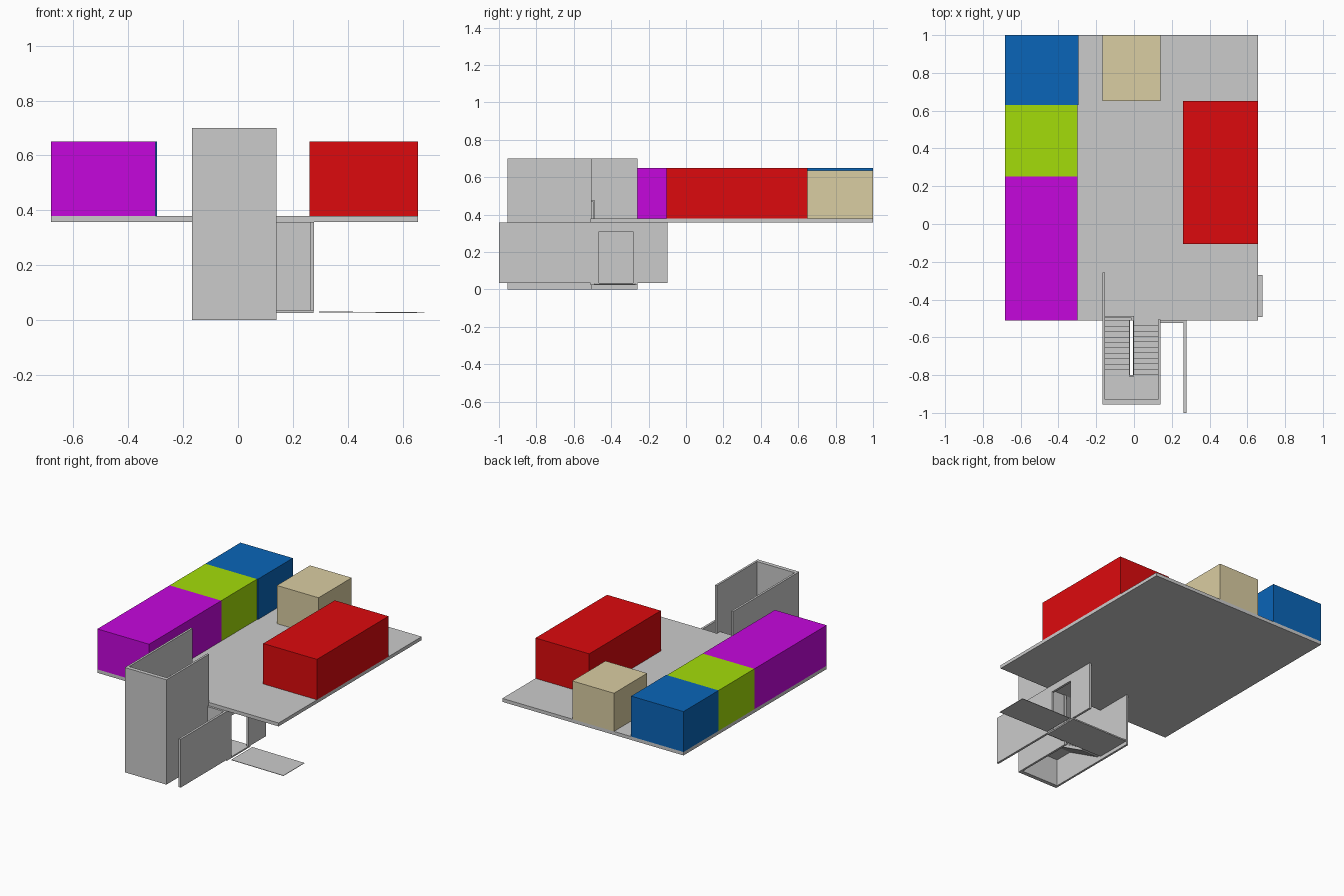
import bpy, bmesh
from mathutils import Vector

if "Cube" in bpy.data.objects:
    bpy.data.objects.remove(bpy.data.objects["Cube"])


def prism(name, pts, a, b, axis, color=None):
    """Extrude a 2D outline from a to b along axis: 'x' uses (y, z), 'z' uses (x, y)."""
    bm = bmesh.new()

    def co(p, t):
        return (t, p[0], p[1]) if axis == 'x' else (p[0], p[1], t)
    low = bm.faces.new([bm.verts.new(co(p, a)) for p in pts])
    ext = bmesh.ops.extrude_face_region(bm, geom=[low], use_keep_orig=True)
    new = [g for g in ext['geom'] if isinstance(g, bmesh.types.BMVert)]
    bmesh.ops.translate(bm, verts=new, vec=Vector(co((0, 0), b - a)))
    bmesh.ops.recalc_face_normals(bm, faces=bm.faces)
    me = bpy.data.meshes.new(name)
    bm.to_mesh(me)
    bm.free()
    ob = bpy.data.objects.new(name, me)
    bpy.context.collection.objects.link(ob)
    if color:
        mat = bpy.data.materials.new(name + "_colour")
        mat.diffuse_color = (*color, 1)
        mat.use_nodes = True
        mat.node_tree.nodes["Principled BSDF"].inputs["Base Color"].default_value = mat.diffuse_color
        me.materials.append(mat)
    return ob


def box(name, x0, x1, y0, y1, z0, z1, color=None):
    return prism(name, [(x0, y0), (x1, y0), (x1, y1), (x0, y1)], z0, z1, 'z', color)


# Upper floor slab and coloured room blocks
box("upper_floor", -.682, .657, -.51, 1, .357, .38)
rooms = [("magenta_room", -.682, -.30, -.51, .252, .65, (.56, .002, .72)),
         ("green_room", -.682, -.30, .252, .63, .65, (.37, .72, .003)),
         ("blue_room", -.682, -.295, .63, 1, .65, (.003, .13, .48)),
         ("beige_room", -.168, .14, .65, 1, .635, (.70, .61, .36)),
         ("red_room", .26, .657, -.105, .65, .65, (.72, .003, .004))]
for name, x0, x1, y0, y1, top, col in rooms:
    box(name, x0, x1, y0, y1, .38, top, col)

# Stair tower: U-shaped wall with a longer left side
prism("stair_tower_walls",
      [(-.168, -.955), (.14, -.955), (.14, -.505), (.126, -.505), (.126, -.928),
       (-.154, -.928), (-.154, -.258), (-.168, -.258)], 0, .70, 'z')

# Ground entrance: floor, side wall with doorway, infill wall, outside walkway
box("entrance_floor", -.154, .275, -.51, -.26, .025, .034)
prism("entrance_wall",
      [(-1, .034), (-.465, .034), (-.465, .31), (-.283, .31), (-.283, .034),
       (-.10, .034), (-.10, .357), (-1, .357)], .262, .277, 'x')
box("entrance_infill_wall", .14, .262, -.524, -.51, .034, .357)
walk = box("entrance_walkway", .295, .68, -.492, -.27, .028, .031)
for v in walk.data.vertices:
    if v.co.x > .5:
        v.co.z -= .003

# Two flights of stairs around a mid landing
STEPS, Y0, Y1 = 10, -.51, -.80
RUN = (Y1 - Y0) / STEPS


def flight(name, x0, x1, z_at_floor, z_at_landing):
    rise = (z_at_landing - z_at_floor) / STEPS
    up = rise > 0
    pts = [(Y0, z_at_floor)] if up else []
    for i in range(STEPS):
        z = z_at_floor + rise * (i + 1 if up else i)
        pts += [(Y0 + RUN * i, z), (Y0 + RUN * (i + 1), z)]
    if not up:
        pts.append((Y1, z_at_landing))
    pts += [(Y1, z_at_landing - .022), (Y0, z_at_floor - .022)]
    if up:
        pts[-1] = (Y0 + RUN, z_at_floor)
    prism(name, pts, x0, x1, 'x')


MID = .205
flight("lower_stair_flight", -.154, -.022, .034, MID)
flight("upper_stair_flight", -.004, .126, .38, MID)
box("stair_landing", -.154, .126, -.928, Y1, MID - .02, MID)


# Handrails: sloped bars with end posts in the stairwell, and a guard at the top
def sloped_rail(name, x, z0, z1):
    w, h = .005, .09
    prism(name, [(Y0, z0 + h), (Y1, z1 + h), (Y1, z1 + h + .008), (Y0, z0 + h + .008)],
          x, x + w, 'x')
    for i, (y, z) in enumerate([(Y0 - .006, z0), (Y1, z1)]):
        box(f"{name}_post_{i}", x, x + w, y, y + .006, z, z + h + .004)


sloped_rail("lower_handrail", -.027, .034, MID)
sloped_rail("upper_handrail", -.004, .38, MID)
box("landing_handrail", -.027, .001, Y1 - .008, Y1, MID + .09, MID + .098)
box("top_guard_rail", -.154, 0, -.498, -.486, .468, .476)
box("top_guard_return", -.012, 0, -.51, -.498, .468, .476)
for i, x in enumerate((-.15, -.08, -.01)):
    box(f"top_guard_post_{i}", x, x + .006, -.495, -.489, .38, .468)
